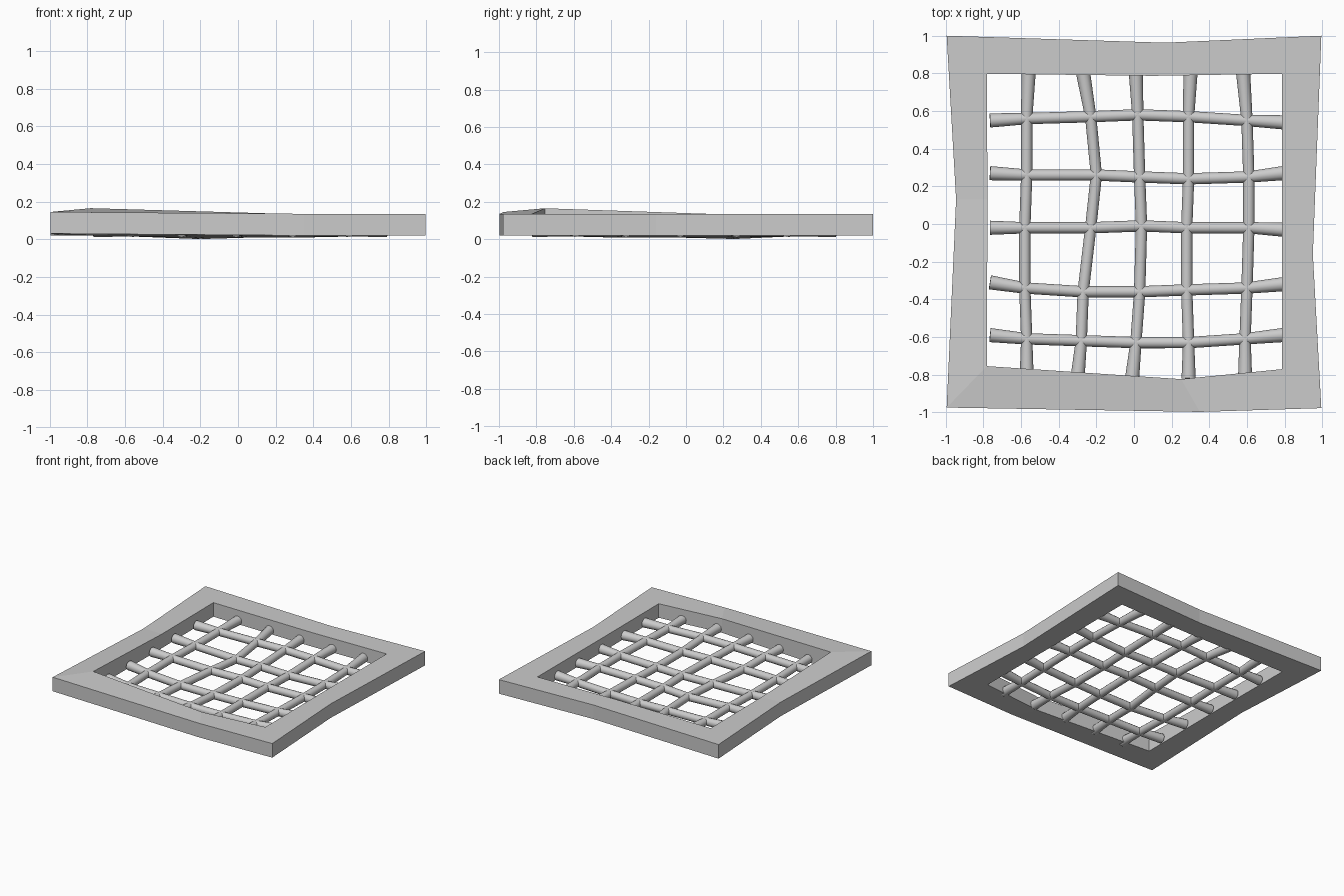
import bpy
import bmesh
from math import radians

if "Cube" in bpy.data.objects:
    bpy.data.objects.remove(bpy.data.objects["Cube"], do_unlink=True)

# One stone grey for everything
grey = bpy.data.materials.new("stone grey")
grey.use_nodes = True
colour = (0.6, 0.6, 0.6, 1)
grey.diffuse_color = colour
grey.node_tree.nodes["Principled BSDF"].inputs["Base Color"].default_value = colour

TOP, BOTTOM = 0.135, 0.02


def build_frame():
    # Corners and side midpoints, anticlockwise from the front right corner
    outer = [(-0.995, -0.975), (0.35, -0.998), (0.995, -0.978), (0.95, -0.16),
             (0.995, 1.0), (0.165, 0.963), (-0.995, 1.0), (-0.945, 0.13)]
    inner = [(-0.782, -0.755), (0.25, -0.824), (0.787, -0.771), (0.785, -0.1),
             (0.787, 0.798), (0.1, 0.787), (-0.782, 0.798), (-0.778, 0.13)]
    bm = bmesh.new()

    def ring(points, z, corner_lift):
        return [bm.verts.new((x, y, z + (corner_lift if i == 0 else 0)))
                for i, (x, y) in enumerate(points)]

    # Cross-section loop: the warped first corner is lifted
    rings = [ring(outer, BOTTOM, 0.01), ring(outer, TOP, 0.01),
             ring(inner, TOP, 0.03), ring(inner, BOTTOM, 0)]
    for a, b in zip(rings, rings[1:] + rings[:1]):
        for i in range(len(outer)):
            j = (i + 1) % len(outer)
            bm.faces.new((a[i], a[j], b[j], b[i]))
    bmesh.ops.recalc_face_normals(bm, faces=bm.faces)
    mesh = bpy.data.meshes.new("frame")
    bm.to_mesh(mesh)
    bm.free()
    mesh.materials.append(grey)
    frame = bpy.data.objects.new("frame", mesh)
    bpy.context.collection.objects.link(frame)


def build_bar(name, points):
    # Round bar that is slightly thicker at its ends
    curve = bpy.data.curves.new(name, "CURVE")
    curve.dimensions = "3D"
    curve.bevel_depth = 0.03
    curve.bevel_resolution = 4
    curve.use_fill_caps = True
    spline = curve.splines.new("POLY")
    spline.points.add(len(points) - 1)
    for i, (target, co) in enumerate(zip(spline.points, points)):
        target.co = (*co, 1)
        target.radius = 1.25 if i in (0, len(points) - 1) else 1
    curve.materials.append(grey)
    bar = bpy.data.objects.new(name, curve)
    bpy.context.collection.objects.link(bar)
    bpy.ops.object.select_all(action="DESELECT")
    bar.select_set(True)
    bpy.context.view_layer.objects.active = bar
    bpy.ops.object.convert(target="MESH")
    bpy.ops.object.shade_smooth_by_angle(angle=radians(40))


# Sideways wander of each bar in hundredths, from end to end
long_x = [(-56, -57, -57, -58, -58, -57, -57),
          (-27, -23, -20, -23, -27, -28, -30),
          (1, 2, 3, 4, 3, 1, -1),
          (30, 29, 29, 28, 28, 29, 29),
          (58, 60, 61, 61, 60, 59, 59)]
cross_y = [(55, 56, 57, 58, 57, 55, 54),
           (27, 26, 26, 25, 24, 25, 27),
           (-2, -2, -2, -1, -2, -2, -3),
           (-31, -34, -36, -36, -35, -34, -32),
           (-59, -61, -62, -63, -63, -61, -59)]
END_Z = 0.049


def node(column, row):
    # Crossing of two bars; the grating sags, most at one crossing
    z = 0.031 if (column, row) == (1, 1) else 0.038
    if column in (0, 4) or row in (0, 4):
        z = 0.045
    return (long_x[column][row + 1] / 100, cross_y[row][column + 1] / 100, z)


build_frame()
for n in range(5):
    xs, ys = long_x[n], cross_y[n]
    build_bar(f"long_bar_{n + 1}",
              [(xs[0] / 100, 0.80, END_Z)] + [node(n, r) for r in range(5)]
              + [(xs[-1] / 100, -0.82, END_Z)])
    build_bar(f"cross_bar_{n + 1}",
              [(-0.765, ys[0] / 100, END_Z)] + [node(c, n) for c in range(5)]
              + [(0.79, ys[-1] / 100, END_Z)])
